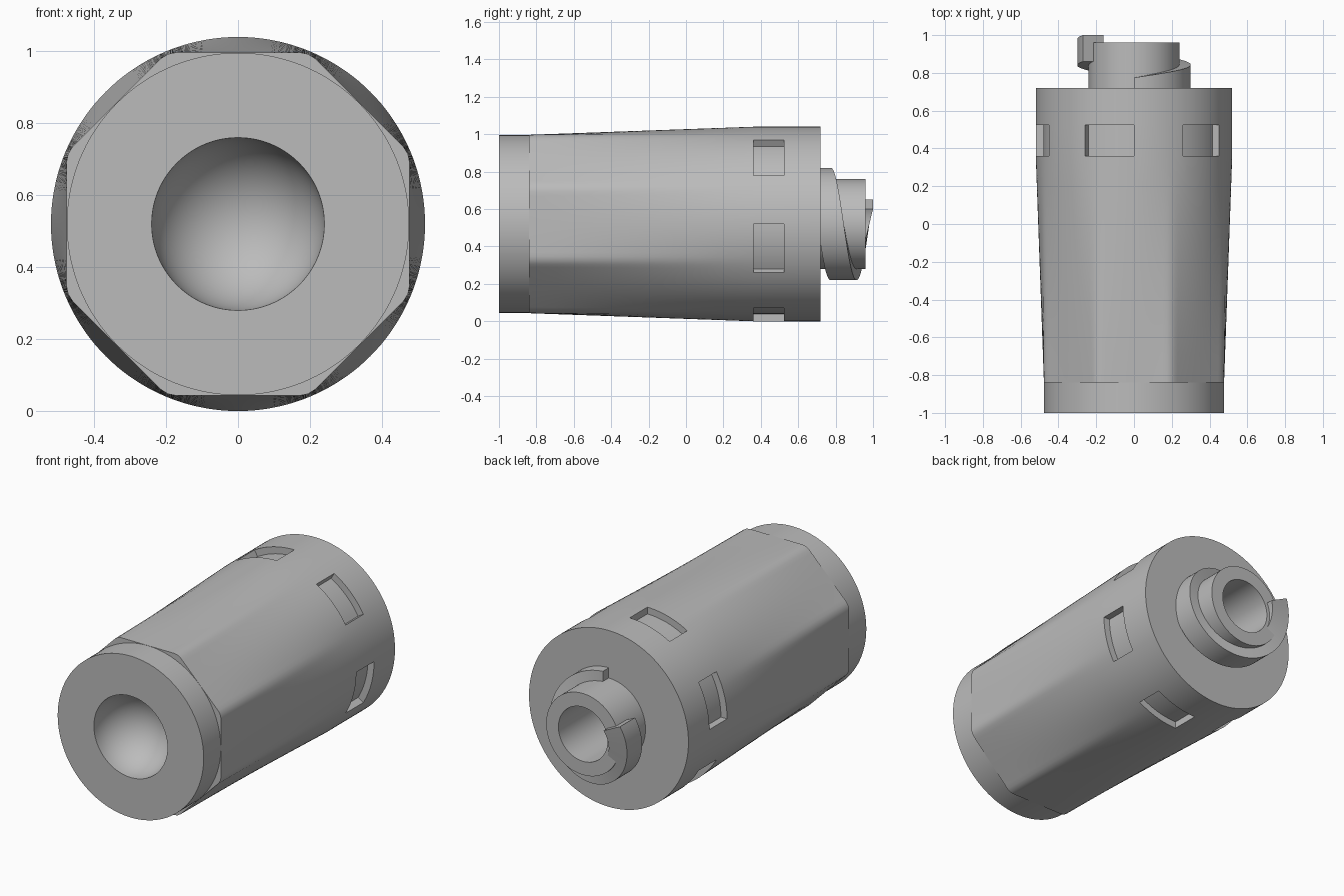
import bpy, bmesh, math

if "Cube" in bpy.data.objects:
    bpy.data.objects.remove(bpy.data.objects["Cube"])

N = 144            # segments around the y axis
CZ = 0.52          # height of the axis
grey = bpy.data.materials.new("plain grey")
grey.diffuse_color = (0.5, 0.5, 0.5, 1)
grey.use_nodes = True
grey.node_tree.nodes["Principled BSDF"].inputs["Base Color"].default_value = grey.diffuse_color


def point(r, a, y):
    return (r * math.cos(a), y, CZ + r * math.sin(a))


def finish(bm, name):
    bmesh.ops.recalc_face_normals(bm, faces=bm.faces)
    mesh = bpy.data.meshes.new(name)
    bm.to_mesh(mesh)
    bm.free()
    obj = bpy.data.objects.new(name, mesh)
    bpy.context.collection.objects.link(obj)
    mesh.materials.append(grey)
    bpy.ops.object.select_all(action='DESELECT')
    obj.select_set(True)
    bpy.context.view_layer.objects.active = obj
    bpy.ops.object.shade_smooth_by_angle(angle=math.radians(25))


def octagon(a):
    # octagon radius with slightly clipped corners
    step = math.pi / 4
    d = (a + step / 2) % step - step / 2
    return min(0.4768 / math.cos(d), 0.511)


# ---- body: rings from the front bowl to the rear bore ----
rings = []         # (y, radius function)


def ring(y, r):
    rings.append((y, r if callable(r) else (lambda a, r=r: r)))


for i in range(1, 17):                       # front bowl
    t = math.pi / 2 * i / 16
    ring(-1 + 0.24 * math.cos(t), 0.24 * math.sin(t))
ring(-1, 0.476)
ring(-0.84, 0.476)
for i in range(9):                           # octagon blends into circle
    f = i / 8
    ring(-0.84 + 1.2 * f, lambda a, f=f: octagon(a) * (1 - f) + 0.52 * f)
window_row = len(rings) - 1
for y, r in [(0.525, 0.52), (0.72, 0.52), (0.72, 0.24),
             (0.96, 0.24), (0.96, 0.16), (0.30, 0.16)]:
    ring(y, r)

bm = bmesh.new()
angles = [2 * math.pi * i / N for i in range(N)]
grid = [[bm.verts.new(point(r(a), a, y)) for a in angles] for y, r in rings]


def in_window(i):
    # six 30 degree windows, spaced every 60 degrees
    return (i * 360 / N) % 60 >= 30


for k in range(len(grid) - 1):
    for i in range(N):
        if k == window_row and in_window(i):
            continue
        j = (i + 1) % N
        bm.faces.new((grid[k][i], grid[k][j], grid[k + 1][j], grid[k + 1][i]))
pole = bm.verts.new((0, -0.76, CZ))
for i in range(N):
    bm.faces.new((pole, grid[0][i], grid[0][(i + 1) % N]))
bm.faces.new(grid[-1])

# recessed windows
SPAN = N // 12
for w in range(6):
    ids = [(SPAN * (2 * w + 1) + s) % N for s in range(SPAN + 1)]
    lo, hi = [grid[window_row][i] for i in ids], [grid[window_row + 1][i] for i in ids]
    flo = [bm.verts.new(point(0.48, angles[i], 0.36)) for i in ids]
    fhi = [bm.verts.new(point(0.48, angles[i], 0.525)) for i in ids]
    for s in range(SPAN):
        for p, q in ((lo, flo), (flo, fhi), (fhi, hi)):
            bm.faces.new((p[s], p[s + 1], q[s + 1], q[s]))
    for s in (0, SPAN):
        bm.faces.new((lo[s], hi[s], fhi[s], flo[s]))
finish(bm, "body")

# ---- helical locking thread on the rear neck ----
bm = bmesh.new()
TURN, STEPS = 296, 100
prev = None
for i in range(STEPS + 1):
    f = i / STEPS
    a = math.radians(90 - TURN * f)
    top = 0.775 + 0.225 * f
    sec = [bm.verts.new(point(r, a, y)) for r, y in
           ((0.18, top), (0.30, top), (0.30, top - 0.14), (0.18, top - 0.14))]
    if prev:
        for c in range(4):
            d = (c + 1) % 4
            bm.faces.new((prev[c], prev[d], sec[d], sec[c]))
    if i in (0, STEPS):
        bm.faces.new(sec)
    prev = sec
finish(bm, "locking_thread")
